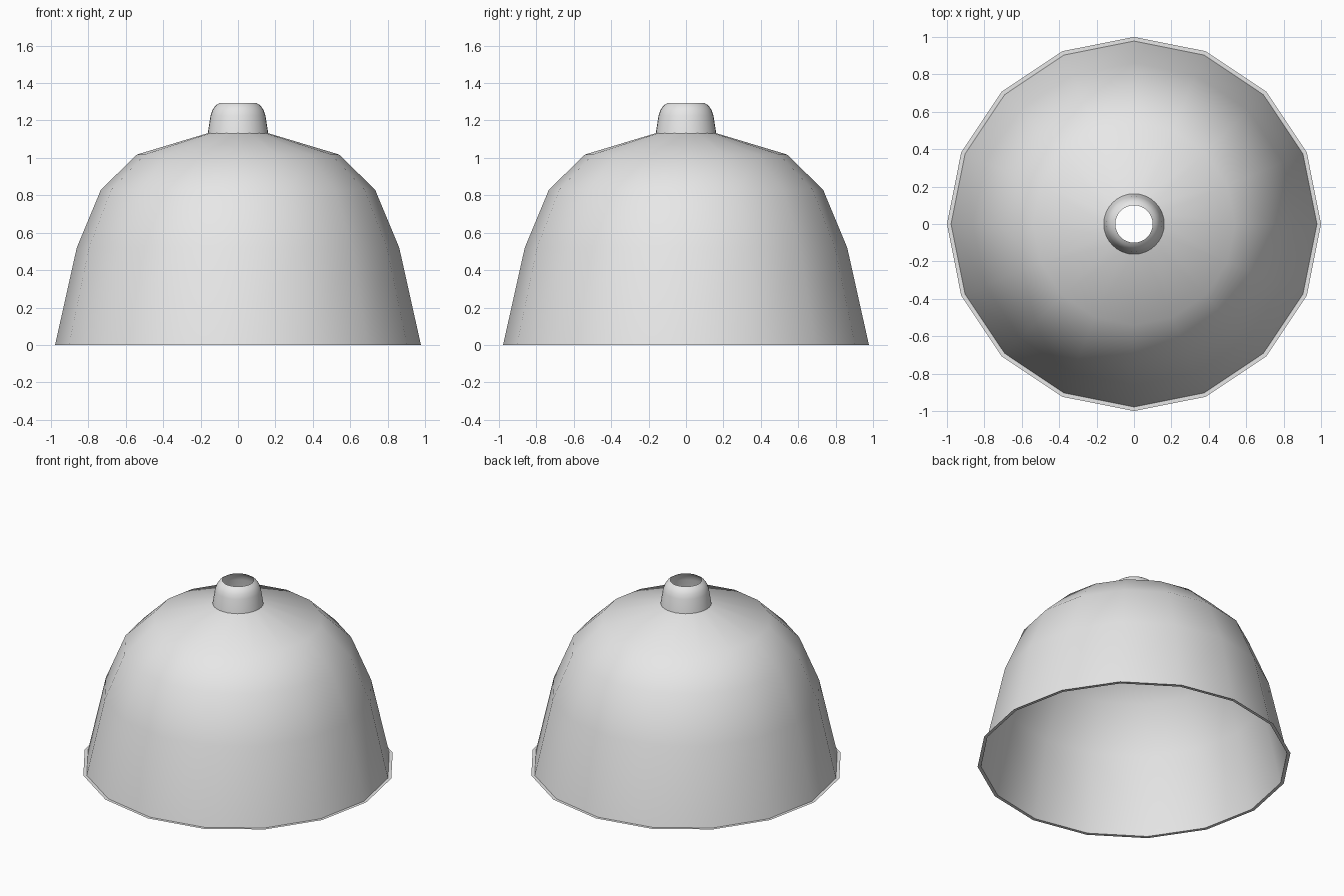
import bpy, bmesh, math

cube = bpy.data.objects.get("Cube")
if cube:
    bpy.data.objects.remove(cube, do_unlink=True)

grey = bpy.data.materials.new("light_grey")
grey.use_nodes = True
colour = (0.8, 0.8, 0.8, 1)
grey.diffuse_color = colour
grey.node_tree.nodes["Principled BSDF"].inputs["Base Color"].default_value = colour


def lathe(name, profile, sides):
    """Turn an open (radius, height) profile, listed bottom to top, around z."""
    bm = bmesh.new()
    rings = []
    for r, z in profile:
        angles = [math.tau * i / sides for i in range(sides)]
        rings.append([bm.verts.new((r * math.cos(a), r * math.sin(a), z)) for a in angles])
    for low, high in zip(rings, rings[1:]):
        for i in range(sides):
            j = (i + 1) % sides
            bm.faces.new((low[i], low[j], high[j], high[i]))
    mesh = bpy.data.meshes.new(name)
    bm.to_mesh(mesh)
    bm.free()
    mesh.materials.append(grey)
    obj = bpy.data.objects.new(name, mesh)
    bpy.context.collection.objects.link(obj)
    bpy.ops.object.select_all(action="DESELECT")
    obj.select_set(True)
    bpy.context.view_layer.objects.active = obj
    bpy.ops.object.shade_smooth_by_angle(angle=math.radians(40))
    return obj


# Thin bell with a narrow flat flange around its open mouth
lathe("shade", [(1, 0), (0.978, 0), (0.862, 0.52), (0.733, 0.83),
                (0.54, 1.018), (0.158, 1.133)], 16)

# Open rounded collar for the cable
lathe("collar", [(0.162, 1.13), (0.147, 1.225), (0.137, 1.255),
                 (0.12, 1.28), (0.1, 1.293)], 32)
